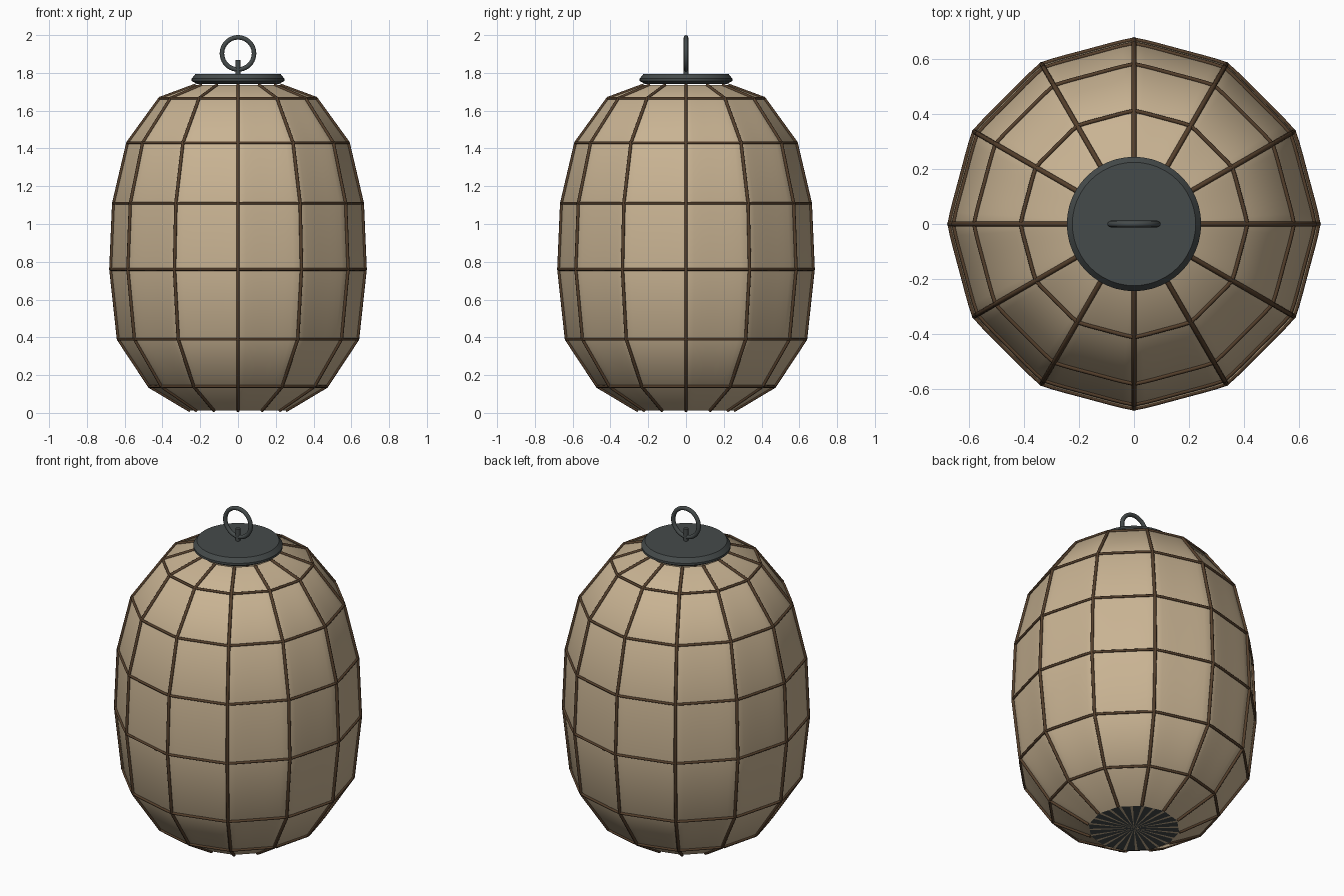
import bpy, bmesh, math

if "Cube" in bpy.data.objects:
    bpy.data.objects.remove(bpy.data.objects["Cube"])

RIBS, SUB = 12, 8
N = RIBS * SUB
PROFILE = [(0.25, 0.012), (0.465, 0.14), (0.63, 0.39), (0.67, 0.76),
           (0.655, 1.11), (0.58, 1.43), (0.41, 1.665), (0.22, 1.735)]


def material(name, rgb):
    m = bpy.data.materials.new(name)
    m.diffuse_color = (*rgb, 1)
    m.use_nodes = True
    m.node_tree.nodes["Principled BSDF"].inputs["Base Color"].default_value = m.diffuse_color
    return m


paper = material("paper", (0.58, 0.45, 0.29))
wood = material("dark_wood", (0.09, 0.05, 0.025))
metal = material("dark_metal", (0.06, 0.07, 0.07))


def around(r, i):
    """Point around the lantern; the paper dips between ribs."""
    a = 2 * math.pi * i / N
    r *= 1 - 0.03 * math.sin(math.pi * (i % SUB) / SUB)
    return r * math.cos(a), r * math.sin(a)


def finish(name, bm, mats, angle=30):
    me = bpy.data.meshes.new(name)
    bm.to_mesh(me)
    bm.free()
    ob = bpy.data.objects.new(name, me)
    bpy.context.collection.objects.link(ob)
    for m in mats:
        me.materials.append(m)
    smooth(ob, angle)
    return ob


def smooth(ob, angle):
    bpy.ops.object.select_all(action='DESELECT')
    ob.select_set(True)
    bpy.context.view_layer.objects.active = ob
    bpy.ops.object.shade_smooth_by_angle(angle=math.radians(angle))


def tube(name, points, radius, closed=False):
    cu = bpy.data.curves.new(name, 'CURVE')
    cu.dimensions = '3D'
    cu.bevel_depth, cu.bevel_resolution, cu.use_fill_caps = radius, 2, True
    sp = cu.splines.new('POLY')
    sp.points.add(len(points) - 1)
    for p, co in zip(sp.points, points):
        p.co = (*co, 1)
    sp.use_cyclic_u = closed
    cu.materials.append(wood)
    ob = bpy.data.objects.new(name, cu)
    bpy.context.collection.objects.link(ob)
    bpy.ops.object.select_all(action='DESELECT')
    ob.select_set(True)
    bpy.context.view_layer.objects.active = ob
    bpy.ops.object.convert(target='MESH')
    smooth(bpy.context.object, 50)


# paper shade
bm = bmesh.new()
rows = [[bm.verts.new((*around(r, i), z)) for i in range(N)] for r, z in PROFILE]
for lo, hi in zip(rows, rows[1:]):
    for i in range(N):
        j = (i + 1) % N
        bm.faces.new((lo[i], lo[j], hi[j], hi[i]))
finish("paper_shade", bm, [paper], 35)

# base disc with radial paper and dark slices
bm = bmesh.new()
centre = bm.verts.new((0, 0, 0.012))
rim = [bm.verts.new((*around(0.25, i), 0.012)) for i in range(N)]
for i in range(N):
    f = bm.faces.new((centre, rim[(i + 1) % N], rim[i]))
    f.material_index = 0 if i % 4 == 0 else 1
finish("base_disc", bm, [paper, metal])

# vertical ribs
for k in range(RIBS):
    tube(f"rib_{k}", [(*around(r + 0.003, k * SUB), z) for r, z in PROFILE], 0.009)

# horizontal hoops
for k, (r, z) in enumerate(PROFILE[1:-1]):
    tube(f"hoop_{k}", [(*around(r + 0.003, i), z) for i in range(N)], 0.0075, True)

# metal cap
bm = bmesh.new()
cap = [(0.215, 1.74), (0.245, 1.757), (0.245, 1.77), (0.225, 1.795)]
rows = [[bm.verts.new((r * math.cos(2 * math.pi * i / 48),
                       r * math.sin(2 * math.pi * i / 48), z)) for i in range(48)]
        for r, z in cap]
for lo, hi in zip(rows, rows[1:]):
    for i in range(48):
        j = (i + 1) % 48
        bm.faces.new((lo[i], lo[j], hi[j], hi[i]))
bm.faces.new(rows[0][::-1])
bm.faces.new(rows[-1])
finish("top_cap", bm, [metal])

# hanging stem and ring
bpy.ops.mesh.primitive_cylinder_add(vertices=16, radius=0.013, depth=0.08,
                                    location=(0, 0, 1.828))
stem = bpy.context.object
stem.name = "hanger_stem"
bpy.ops.mesh.primitive_torus_add(major_radius=0.085, minor_radius=0.012,
                                 major_segments=40, minor_segments=12,
                                 location=(0, 0, 1.903), rotation=(math.pi / 2, 0, 0))
ring = bpy.context.object
ring.name = "hanger_ring"
for ob in (stem, ring):
    ob.data.materials.append(metal)
    smooth(ob, 40)
